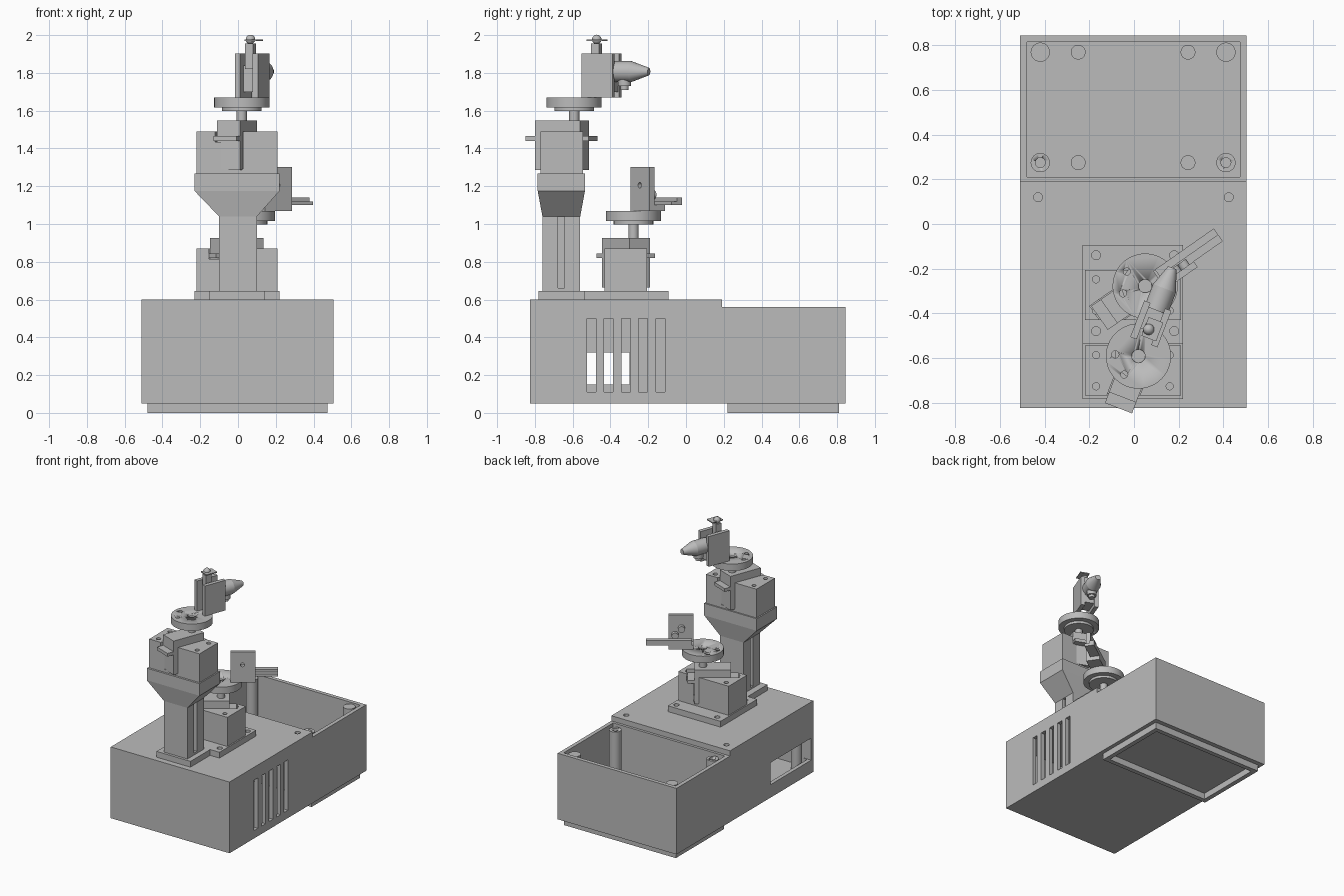
import bpy, bmesh, math
from mathutils import Matrix, Vector

if "Cube" in bpy.data.objects:
    bpy.data.objects.remove(bpy.data.objects["Cube"])

grey = bpy.data.materials.new("plain_grey")
grey.diffuse_color = (0.5, 0.5, 0.5, 1)
grey.use_nodes = True
grey.node_tree.nodes["Principled BSDF"].inputs["Base Color"].default_value = grey.diffuse_color
I = Matrix.Identity(4)


def finish(name, bm, M, smooth=False):
    bm.transform(M)
    bmesh.ops.recalc_face_normals(bm, faces=bm.faces)
    me = bpy.data.meshes.new(name)
    bm.to_mesh(me)
    bm.free()
    me.materials.append(grey)
    ob = bpy.data.objects.new(name, me)
    bpy.context.collection.objects.link(ob)
    if smooth:
        activate(ob)
        bpy.ops.object.shade_smooth_by_angle(angle=math.radians(35))
    return ob


def activate(ob):
    bpy.ops.object.select_all(action='DESELECT')
    ob.select_set(True)
    bpy.context.view_layer.objects.active = ob


def box(name, lo, hi, M=I):
    bm = bmesh.new()
    bmesh.ops.create_cube(bm, size=1)
    for v in bm.verts:
        v.co = Vector([lo[i] if v.co[i] < 0 else hi[i] for i in range(3)])
    return finish(name, bm, M)


def cyl(name, start, end, r, M=I, r2=None, seg=32):
    a, b = Vector(start), Vector(end)
    bm = bmesh.new()
    bmesh.ops.create_cone(bm, cap_ends=True, segments=seg, radius1=r,
                          radius2=r if r2 is None else r2, depth=(b - a).length)
    R = (b - a).to_track_quat('Z', 'Y').to_matrix().to_4x4()
    return finish(name, bm, M @ Matrix.Translation((a + b) / 2) @ R, True)


def cut(ob, *cutters):
    for c in cutters:
        c.hide_render = True
        activate(ob)
        m = ob.modifiers.new("cut", 'BOOLEAN')
        m.operation, m.solver, m.object = 'DIFFERENCE', 'EXACT', c
        bpy.ops.object.modifier_apply(modifier=m.name)
        bpy.data.objects.remove(c)


def holes(ob, points, z0, z1, r, M=I):
    for x, y in points:
        cut(ob, cyl("hole", (x, y, z0), (x, y, z1), r, M, seg=20))


# ---- enclosure: closed front bay, open rear bay, slots and side window
case = box("case", (-.51, -.825, .05), (.505, .845, .6))
cut(case, box("c", (-.6, .19, .56), (.6, .9, .7)),
    box("c", (-.48, -.795, .09), (.475, .18, .565)),
    box("c", (-.48, .21, .09), (.475, .815, .7)),
    box("c", (-.6, -.8, .15), (-.45, -.3, .32)))
for i in range(5):
    y = -.525 + i * .0915
    cut(case, box("c", (.4, y, .11), (.6, y + .048, .5)))
lid_screws = [(x, y) for x in (-.43, .425) for y in (-.735, .12)]
holes(case, lid_screws, .5, .7, .02)

# stacking rim under the rear bay
rim = box("bottom_rim", (-.48, .22, 0), (.475, .81, .052))
cut(rim, box("c", (-.445, .255, -.1), (.44, .775, .048)))

# screw posts and short board standoffs
for x, y in lid_screws:
    cyl("lid_post", (x, y, .08), (x, y, .5), .04)
for y in (.275, .77):
    for x in (-.42, .412):
        post = cyl("corner_post", (x, y, .08), (x, y, .55), .043)
        holes(post, [(x, y)], .4, .6, .022)
    for x in (-.25, .242):
        stand = cyl("board_standoff", (x, y, .08), (x, y, .15), .033)
        holes(stand, [(x, y)], .1, .2, .017)

# ---- mounting plates
plate = box("rear_mount_plate", (-.23, -.54, .6), (.22, -.093, .645))
holes(plate, [(x, y) for x in (-.17, .18) for y in (-.14, -.48)], .61, .7, .02)
box("front_mount_plate", (-.15, -.78, .6), (.14, -.54, .645))

# ---- tower: column with side grooves, flared neck, collar
column = box("tower_column", (-.1, -.76, .645), (.1, -.56, 1.045))
for s in (-1, 1):
    cut(column, box("c", (s * .1 - .025, -.678, .66), (s * .1 + .025, -.642, 1.1)))
bm = bmesh.new()
rings = []
for x0, x1, y0, y1, z in ((-.1, .1, -.76, -.56, 1.04), (-.23, .22, -.785, -.535, 1.175),
                          (-.23, .22, -.785, -.535, 1.268)):
    rings.append([bm.verts.new(p) for p in
                  ((x0, y0, z), (x1, y0, z), (x1, y1, z), (x0, y1, z))])
for a, b in zip(rings, rings[1:]):
    for i in range(4):
        bm.faces.new((a[i], a[(i + 1) % 4], b[(i + 1) % 4], b[i]))
bm.faces.new(rings[0])
bm.faces.new(rings[-1])
neck = finish("tower_neck", bm, I)
for s in (-1, 1):
    for y in (-.735, -.585):
        cut(neck, cyl("c", (s * .11, y, 1.115), (s * .3, y, 1.115), .025, seg=20))


def arm_joint(label, origin, angle, z0, top):
    """Servo holder, servo, shaft and turntable; returns the turntable frame."""
    M = Matrix.Translation((*origin, 0)) @ Matrix.Rotation(math.radians(angle), 4, 'Z')
    c = M @ Vector((-.07, 0, 0))
    holder = box(label + "_servo_holder", (-.22, c.y - .112, z0), (.21, c.y + .112, z0 + .225))
    cut(holder, box("c", (-.205, -.069, z0 + .025), (.065, .069, z0 + .4), M),
        box("c", (-.255, -.069, z0 + .17), (.115, .069, z0 + .4), M))
    holes(holder, [(-.17, c.y + d) for d in (-.07, .07)]
          + [(.16, c.y + d) for d in (-.07, .07)], z0 + .1, z0 + .3, .016)
    box(label + "_servo_body", (-.198, -.065, z0 + .02), (.058, .065, z0 + .282), M)
    box(label + "_servo_tabs", (-.25, -.065, z0 + .175), (.107, .065, z0 + .2), M)
    cyl(label + "_shaft", (0, 0, z0 + .28), (0, 0, top - .06), .027, M)
    cyl(label + "_turntable_hub", (0, 0, top - .072), (0, 0, top - .05), .105, M)
    disc = cyl(label + "_turntable", (0, 0, top - .053), (0, 0, top), .146, M, seg=48)
    holes(disc, [(0, 0)], top - .02, top + .1, .03, M)
    holes(disc, [(-.1, .03), (-.03, .1)], top - .1, top + .1, .016, M)
    return M @ Matrix.Translation((0, 0, top))


def side_plate(name, y0, y1, M):
    p = box(name, (.067, y0, 0), (.242, y1, .233), M)
    cut(p, cyl("c", (.15, y0 - .02, .135), (.15, y1 + .02, .135), .015, M, seg=20))
    return p


# ---- upper joint with sprayer head
U = arm_joint("upper", (.02, -.592), 69, 1.265, 1.67)
side_plate("upper_right_plate", -.065, -.035, U)
side_plate("upper_left_plate", .035, .065, U)
box("head_core", (.12, -.036, .03), (.235, .036, .17), U)
cyl("head_barrel", (.22, 0, .137), (.325, 0, .137), .055, U)
cyl("head_cone", (.325, 0, .137), (.424, 0, .137), .055, U, r2=.02)
cyl("lower_nozzle", (.285, 0, .06), (.285, 0, .1), .035, U)
cyl("lower_nozzle_tip", (.285, 0, .04), (.285, 0, .062), .022, U)
box("valve_post", (.105, -.022, .15), (.15, .022, .285), U)
cyl("valve_stem", (.128, 0, .28), (.128, 0, .305), .013, U)
box("valve_lever", (.09, -.05, .3), (.18, .02, .308), U)
bm = bmesh.new()
bmesh.ops.create_uvsphere(bm, u_segments=16, v_segments=10, radius=.025)
finish("valve_knob", bm, U @ Matrix.Translation((.128, 0, .307)), True)

# ---- lower joint with side plate and L-shaped arm
L = arm_joint("lower", (.05, -.278), 35, .645, 1.07)
side_plate("lower_side_plate", -.065, -.035, L)
box("arm_base", (.067, -.065, 0), (.242, .035, .03), L)
box("arm_bar", (.078, -.035, .03), (.4, .035, .05), L)
box("arm_rail", (.078, 0, .05), (.4, .035, .07), L)
for x, z in ((.195, .085), (.15, .135)):
    cyl("plate_boss", (x, -.036, z), (x, -.005, z), .024, L, seg=24)
